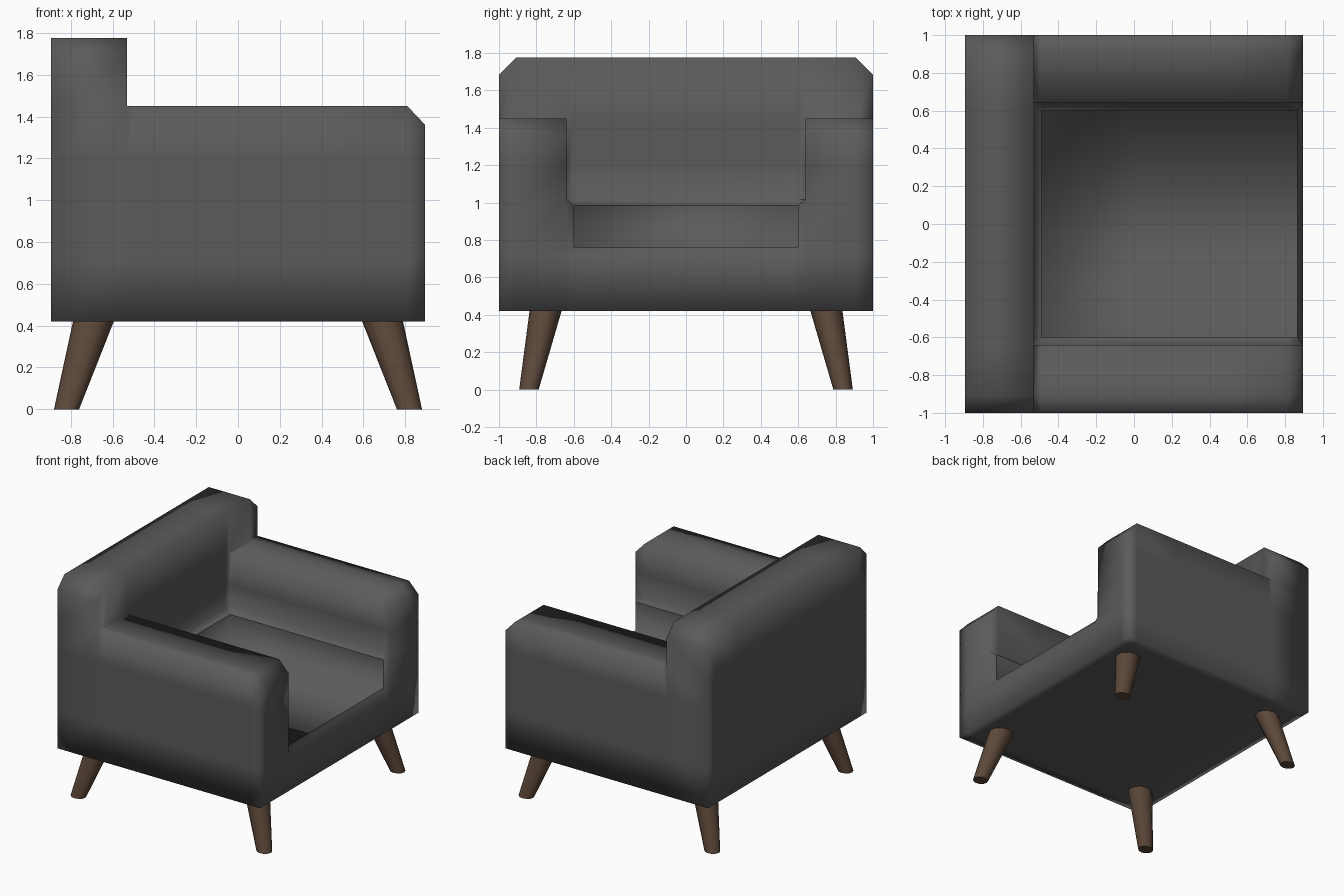
import bpy, bmesh, math
from mathutils import Vector

if "Cube" in bpy.data.objects:
    bpy.data.objects.remove(bpy.data.objects["Cube"])


def material(name, rgb):
    m = bpy.data.materials.new(name)
    m.diffuse_color = (*rgb, 1)
    m.use_nodes = True
    m.node_tree.nodes["Principled BSDF"].inputs["Base Color"].default_value = m.diffuse_color
    return m


GREY = material("charcoal fabric", (0.105, 0.105, 0.105))
BROWN = material("dark wood", (0.11, 0.065, 0.042))


def finish(name, bm, mat):
    bmesh.ops.recalc_face_normals(bm, faces=bm.faces)
    me = bpy.data.meshes.new(name)
    bm.to_mesh(me)
    bm.free()
    me.materials.append(mat)
    ob = bpy.data.objects.new(name, me)
    bpy.context.collection.objects.link(ob)
    return ob


# Armchair body: skin of a coarse block grid, faces +x
XS = [-0.895, -0.53, -0.49, 0.0, 0.45, 0.81, 0.895]
YS = [-1, -0.91, -0.64, -0.6, 0.6, 0.64, 0.91, 1]
ZS = [0.42, 0.72, 0.76, 0.985, 1.2, 1.45, 1.775]


def solid(x, y, z):
    if z > 1.45:
        return x < -0.53                      # backrest
    if z > 0.985:
        return x < -0.53 or abs(y) > 0.64     # arms and back
    if z > 0.76:
        return x < -0.49 or abs(y) > 0.6      # seat recess
    return True


def shaped(x, y, z):
    ax = abs(y)
    if z == 1.775 and ax == 1:                # clipped backrest corners
        z = 1.685
    if z == 1.45 and x == 0.895:              # clipped arm fronts
        z = 1.36
    if z == 0.985 and ((ax == 0.64 and x >= -0.53) or (x == -0.53 and ax <= 0.64)):
        z = 1.02                              # sloped ledge round the seat
    if x == 0.895 and ax <= 0.6 and z in (0.76, 0.985):
        x = 0.865                             # bevelled front rim
    return Vector((x, y, z))


def filled(i, j, k):
    if not (0 <= i < len(XS) - 1 and 0 <= j < len(YS) - 1 and 0 <= k < len(ZS) - 1):
        return False
    return solid((XS[i] + XS[i + 1]) / 2, (YS[j] + YS[j + 1]) / 2, (ZS[k] + ZS[k + 1]) / 2)


bm = bmesh.new()
verts = {}


def vert(c):
    if c not in verts:
        verts[c] = bm.verts.new(shaped(XS[c[0]], YS[c[1]], ZS[c[2]]))
    return verts[c]


for i in range(len(XS) - 1):
    for j in range(len(YS) - 1):
        for k in range(len(ZS) - 1):
            if not filled(i, j, k):
                continue
            for axis in range(3):
                for side in (0, 1):
                    n = [i, j, k]
                    n[axis] += 2 * side - 1
                    if filled(*n):
                        continue
                    corners = []
                    for a, b in ((0, 0), (1, 0), (1, 1), (0, 1)):
                        c = [i, j, k]
                        c[axis] += side
                        c[(axis + 1) % 3] += a
                        c[(axis + 2) % 3] += b
                        corners.append(vert(tuple(c)))
                    bm.faces.new(corners)


def in_recess(f):
    return all(-0.491 < v.co.x < 0.866 and abs(v.co.y) < 0.601
               and 0.759 < v.co.z < 0.986 for v in f.verts)


# soft shading, with a crisp line round the seat recess
for f in bm.faces:
    f.smooth = True
for e in bm.edges:
    if len({in_recess(f) for f in e.link_faces}) == 2:
        e.smooth = False
finish("armchair_body", bm, GREY)


# Splayed tapered legs
def leg(name, sx, sy, sides=12):
    bm = bmesh.new()
    rings = []
    for x, y, z, rx, ry in ((0.82, 0.84, 0, 0.06, 0.052), (0.69, 0.75, 0.425, 0.098, 0.086)):
        rings.append([bm.verts.new((sx * x + rx * math.cos(t), sy * y + ry * math.sin(t), z))
                      for t in (2 * math.pi * n / sides for n in range(sides))])
    low, top = rings
    for n in range(sides):
        m = (n + 1) % sides
        bm.faces.new((low[n], low[m], top[m], top[n])).smooth = True
    for ring in rings:
        bm.faces.new(ring)
        for n in range(sides):
            bm.edges.get((ring[n], ring[(n + 1) % sides])).smooth = False
    finish(name, bm, BROWN)


for sx, a in ((1, "front"), (-1, "rear")):
    for sy, b in ((1, "left"), (-1, "right")):
        leg(f"{a}_{b}_leg", sx, sy)
